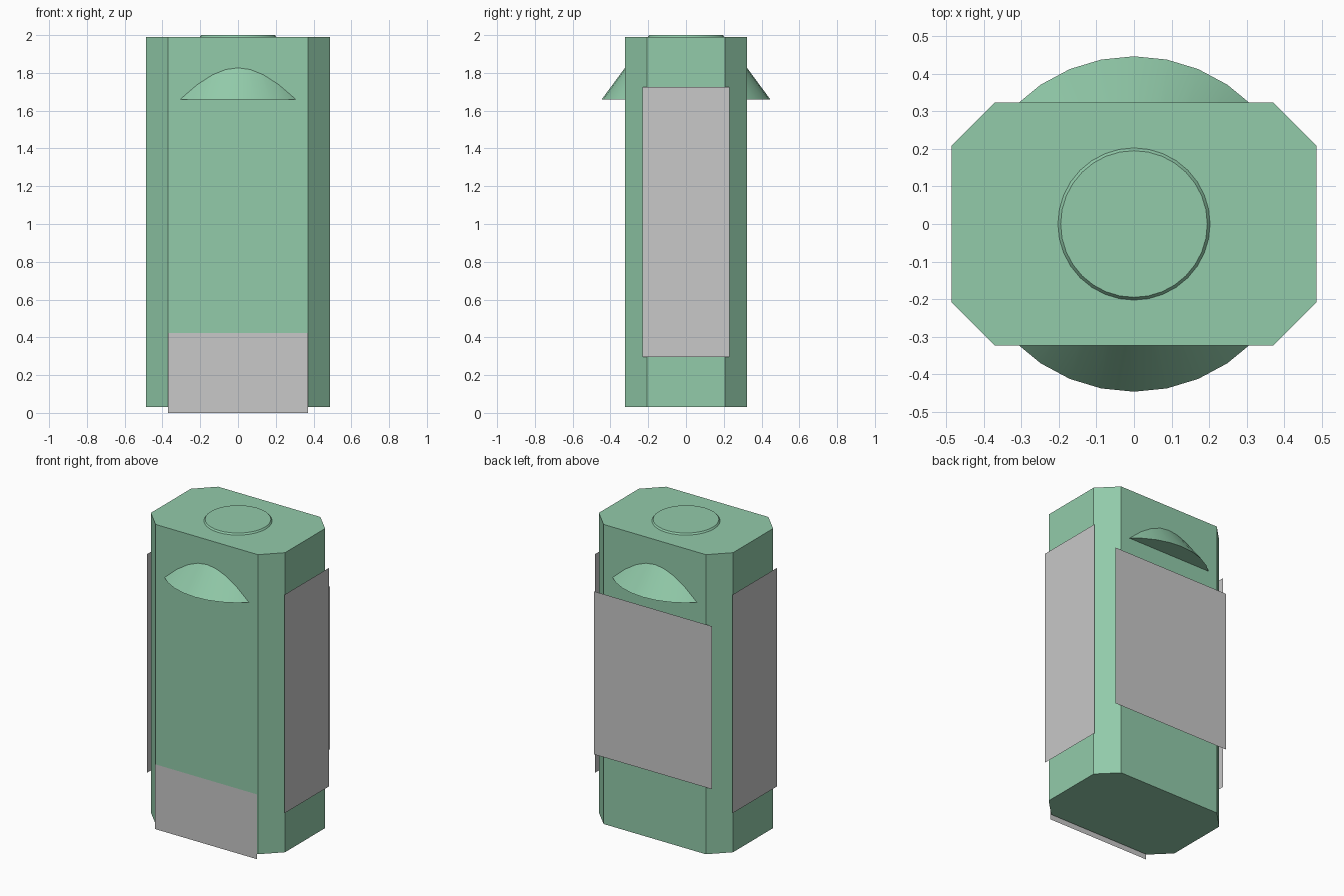
import bpy, bmesh, math
from mathutils import Matrix

cube = bpy.data.objects.get("Cube")
if cube:
    bpy.data.objects.remove(cube, do_unlink=True)


def make_material(name, rgb):
    mat = bpy.data.materials.new(name)
    mat.use_nodes = True
    color = (*rgb, 1.0)
    mat.diffuse_color = color
    mat.node_tree.nodes["Principled BSDF"].inputs["Base Color"].default_value = color
    return mat


green = make_material("mint green", (0.288, 0.597, 0.402))
grey = make_material("light grey", (0.578, 0.578, 0.578))


def add_object(name, bm, mat):
    mesh = bpy.data.meshes.new(name)
    bm.to_mesh(mesh)
    bm.free()
    mesh.materials.append(mat)
    obj = bpy.data.objects.new(name, mesh)
    bpy.context.collection.objects.link(obj)
    return obj


# Body: a rectangle with chamfered corners, pulled straight up
HX, HY, CUT = 0.486, 0.323, 0.116
Z0, Z1 = 0.03, 1.99
quarter = [(HX, HY - CUT), (HX - CUT, HY)]
outline = (quarter + [(-x, y) for x, y in reversed(quarter)]
           + [(-x, -y) for x, y in quarter] + [(x, -y) for x, y in reversed(quarter)])
bm = bmesh.new()
base = bm.faces.new([bm.verts.new((x, y, Z0)) for x, y in outline])
top = bmesh.ops.extrude_face_region(bm, geom=[base])["geom"]
bmesh.ops.translate(bm, vec=(0, 0, Z1 - Z0),
                    verts=[v for v in top if isinstance(v, bmesh.types.BMVert)])
bmesh.ops.recalc_face_normals(bm, faces=bm.faces)
add_object("body", bm, green)

# Tapered collar: passes through the body, showing as two hoods and the lid
R0, R1, C0, C1 = 0.446, 0.195, 1.66, 2.0
bm = bmesh.new()
bmesh.ops.create_cone(bm, cap_ends=True, segments=32, radius1=R0, radius2=R1, depth=C1 - C0,
                      matrix=Matrix.Translation((0, 0, (C0 + C1) / 2)))
collar = add_object("tapered_collar", bm, green)
bpy.ops.object.select_all(action="DESELECT")
collar.select_set(True)
bpy.context.view_layer.objects.active = collar
bpy.ops.object.shade_smooth_by_angle(angle=math.radians(30))


# Panels: thin flat sheets standing just off the body faces
def panel(name, turn, distance, half_width, z0, z1):
    bm = bmesh.new()
    corners = [(-half_width, z0), (half_width, z0), (half_width, z1), (-half_width, z1)]
    bm.faces.new([bm.verts.new((x, -distance, z)) for x, z in corners])
    bmesh.ops.rotate(bm, verts=bm.verts, cent=(0, 0, 0),
                     matrix=Matrix.Rotation(math.radians(turn), 3, "Z"))
    add_object(name, bm, grey)


panel("front_panel", 0, 0.33, 0.37, 0.0, 0.424)
panel("left_panel", 90, 0.497, 0.23, 0.296, 1.726)
panel("back_panel", 180, 0.34, 0.428, 0.477, 1.543)
panel("right_panel", -90, 0.497, 0.23, 0.296, 1.726)
